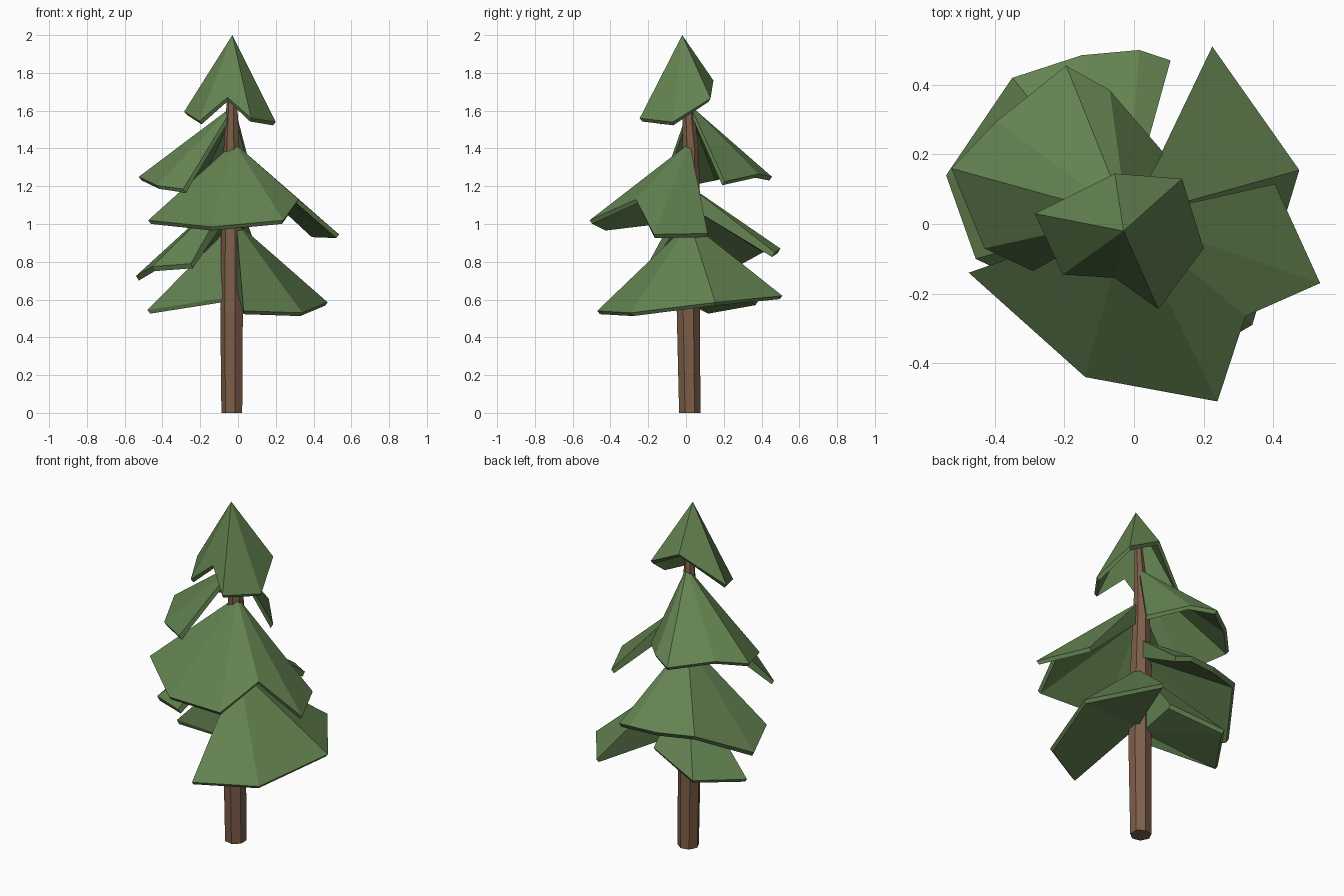
import bpy, bmesh, math
from mathutils import Vector

if "Cube" in bpy.data.objects:
    bpy.data.objects.remove(bpy.data.objects["Cube"])


def material(name, rgb):
    m = bpy.data.materials.new(name)
    m.diffuse_color = (*rgb, 1)
    m.use_nodes = True
    m.node_tree.nodes["Principled BSDF"].inputs["Base Color"].default_value = m.diffuse_color
    return m


green = material("pine green", (0.125, 0.225, 0.082))
brown = material("bark brown", (0.205, 0.112, 0.066))


def finish(bm, name, mat):
    bmesh.ops.recalc_face_normals(bm, faces=bm.faces)
    me = bpy.data.meshes.new(name)
    bm.to_mesh(me)
    bm.free()
    me.materials.append(mat)
    ob = bpy.data.objects.new(name, me)
    bpy.context.collection.objects.link(ob)
    return ob


def bough(name, apex, rim, closed=False, thick=0.035, under=None):
    """Folded fan from an apex to rim points, with an underside and a thin edge.
    under = height of the middle of the underside."""
    bm = bmesh.new()
    a = Vector(apex)
    pts = [Vector(p) for p in rim]
    top = [bm.verts.new(p) for p in pts]
    low = []
    for p in pts:
        out = Vector((p.x - a.x, p.y - a.y, 0)).normalized()
        low.append(bm.verts.new(p - out * 0.015 - Vector((0, 0, thick * 0.7))))
    ta = bm.verts.new(a)
    la = bm.verts.new((a.x, a.y, under if under else a.z - thick * 1.3))
    n = len(pts)
    for i in range(n if closed else n - 1):
        j = (i + 1) % n
        bm.faces.new((ta, top[i], top[j]))
        bm.faces.new((la, low[j], low[i]))
        bm.faces.new((top[i], low[i], low[j], top[j]))
    if not closed:
        for i in (0, n - 1):
            bm.faces.new((ta, la, low[i], top[i]))
    return finish(bm, name, green)


# Trunk: seven-sided, tapering and slightly bent
bm = bmesh.new()
rings = []
for x, y, z, r in [(-0.03, 0.02, 0, 0.058), (-0.031, 0.012, 0.55, 0.063),
                   (-0.03, 0.02, 1.0, 0.058), (-0.032, 0.025, 1.4, 0.044),
                   (-0.03, 0.0, 1.8, 0.02)]:
    rings.append([bm.verts.new((x + r * math.cos(math.tau * (k + 0.5) / 7),
                                y + r * math.sin(math.tau * (k + 0.5) / 7), z))
                  for k in range(7)])
for lo, hi in zip(rings, rings[1:]):
    for k in range(7):
        bm.faces.new((lo[k], lo[k - 1], hi[k - 1], hi[k]))
bm.faces.new(rings[0])
bm.faces.new(rings[-1])
finish(bm, "trunk", brown)

# Crown cap
bough("crown", (-0.03, -0.02, 2.0),
      [(-0.285, 0.03, 1.595), (-0.055, 0.145, 1.76), (0.138, 0.13, 1.665),
       (0.2, -0.07, 1.54), (0.07, -0.245, 1.56), (-0.055, -0.155, 1.67),
       (-0.205, -0.145, 1.545)], closed=True, thick=0.025)

# Upper bough, back left
bough("upper_back_bough", (-0.02, 0.02, 1.63),
      [(0.085, 0.205, 1.225), (-0.07, 0.385, 1.265), (-0.195, 0.455, 1.25),
       (-0.395, 0.295, 1.28), (-0.525, 0.16, 1.25), (-0.43, -0.07, 1.205),
       (-0.29, -0.135, 1.185)], thick=0.028)

# Middle bough, front
bough("middle_front_bough", (-0.02, 0.02, 1.43),
      [(-0.475, -0.14, 1.02), (-0.14, -0.44, 0.985), (0.24, -0.51, 1.02),
       (0.32, -0.265, 1.13), (0.535, -0.17, 0.945), (0.405, 0.115, 0.95)],
      thick=0.028, under=1.31)

# Lower middle bough, back left
bough("middle_back_bough", (-0.02, 0.02, 1.2),
      [(0.105, 0.47, 0.85), (0.015, 0.5, 0.87), (-0.15, 0.485, 0.87),
       (-0.35, 0.42, 0.875), (-0.54, 0.14, 0.725), (-0.455, -0.1, 0.775),
       (-0.25, -0.2, 0.79)], under=1.09)

# Bottom boughs, right and back left
bough("bottom_right_bough", (-0.01, 0.02, 1.01),
      [(0.225, 0.51, 0.62), (0.475, 0.155, 0.585), (0.34, -0.29, 0.53),
       (0.03, -0.47, 0.54)], thick=0.025, under=0.66)
bough("bottom_back_bough", (-0.03, 0.03, 1.0),
      [(0.0, 0.3, 0.67), (-0.31, 0.38, 0.59), (-0.48, 0.12, 0.545),
       (-0.06, -0.02, 0.61)], thick=0.028, under=0.63)
